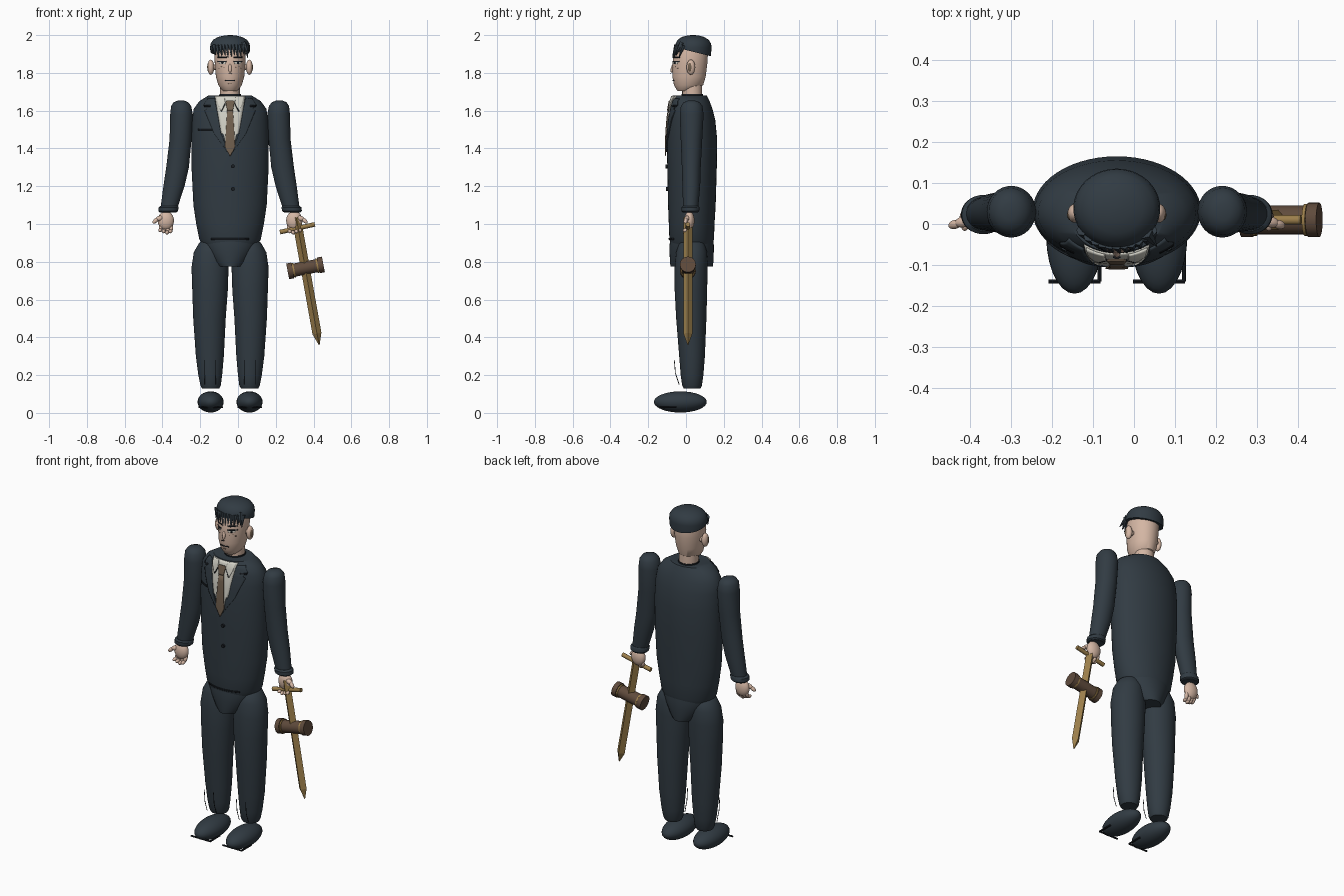
import bpy, bmesh, math
from mathutils import Vector, Matrix

X0 = -0.042  # the body axis sits left of centre because of the held weapon


def material(name, rgb):
    m = bpy.data.materials.new(name)
    m.diffuse_color = (*rgb, 1)
    return m


SUIT = material("dark_suit", (0.031, 0.044, 0.056))
BLACK = material("black_detail", (0.010, 0.013, 0.017))
SKIN = material("skin", (0.66, 0.47, 0.37))
SHIRT = material("shirt_white", (0.66, 0.65, 0.58))
TIE = material("tie_brown", (0.17, 0.12, 0.08))
GOLD = material("golden_wood", (0.33, 0.21, 0.07))
WOOD = material("dark_wood", (0.115, 0.07, 0.045))


def finish(name, bm, mat):
    bmesh.ops.recalc_face_normals(bm, faces=bm.faces)
    me = bpy.data.meshes.new(name)
    bm.to_mesh(me)
    bm.free()
    me.materials.append(mat)
    ob = bpy.data.objects.new(name, me)
    ob.location.x = X0
    bpy.context.collection.objects.link(ob)
    return ob


def loft(name, rings, mat, side=1, n=40, tilt=0):
    """Stack of ellipses (z, cx, rx, cy, ry); tilt slants the first ring."""
    bm = bmesh.new()
    loops = []
    for i, (z, cx, rx, cy, ry) in enumerate(rings):
        loop = []
        for k in range(n):
            a = math.tau * k / n
            y = cy + ry * math.sin(a)
            dz = -tilt * (y - cy) if i == 0 else 0
            loop.append(bm.verts.new((side * cx + rx * math.cos(a), y, z + dz)))
        loops.append(loop)
    for a, b in zip(loops, loops[1:]):
        for k in range(n):
            bm.faces.new((a[k], a[(k + 1) % n], b[(k + 1) % n], b[k]))
    bm.faces.new(loops[0])
    bm.faces.new(loops[-1])
    return finish(name, bm, mat)


def ball(name, c, r, mat):
    bm = bmesh.new()
    bmesh.ops.create_uvsphere(bm, u_segments=28, v_segments=16, radius=1,
                              matrix=Matrix.Translation(c) @ Matrix.Diagonal((*r, 1)))
    return finish(name, bm, mat)


def aligned(a, b):
    a, b = Vector(a), Vector(b)
    q = (b - a).to_track_quat('Z', 'Y').to_matrix().to_4x4()
    return Matrix.Translation((a + b) / 2) @ q, (b - a).length


def rod(name, a, b, r1, mat, r2=None, n=16):
    m, d = aligned(a, b)
    bm = bmesh.new()
    bmesh.ops.create_cone(bm, cap_ends=True, segments=n, radius1=r1,
                          radius2=r1 if r2 is None else r2, depth=d, matrix=m)
    return finish(name, bm, mat)


def limb(name, a, b, r, mat):
    m, d = aligned(a, b)
    bm = bmesh.new()
    bmesh.ops.create_uvsphere(bm, u_segments=14, v_segments=10, radius=1,
                              matrix=m @ Matrix.Diagonal((r, r, d / 2 + r * 0.5, 1)))
    return finish(name, bm, mat)


def front_y(rings, x, z):
    """Front surface of a loft at x, z."""
    rs = sorted(rings)
    z = min(max(z, rs[0][0]), rs[-1][0] - 1e-5)
    for p, q in zip(rs, rs[1:]):
        if p[0] <= z <= q[0]:
            t = (z - p[0]) / (q[0] - p[0])
            rx, cy, ry = (p[i] + (q[i] - p[i]) * t for i in (2, 3, 4))
            return cy - ry * math.sqrt(max(0, 1 - (x / rx) ** 2))


def patch(name, rows, rings, mat, off=0.004, side=1, nx=8, nz=5):
    """Thin plate laid on the front of a loft; rows are (z, left, right)."""
    fine = [rows[0]]
    for p, q in zip(rows, rows[1:]):
        fine += [tuple(a + (b - a) * k / nz for a, b in zip(p, q)) for k in range(1, nz + 1)]
    bm = bmesh.new()
    grid = []
    for z, l, r in fine:
        xs = [l + (r - l) * k / nx for k in range(nx + 1)]
        grid.append([bm.verts.new((side * x, front_y(rings, x, z) - off, z)) for x in xs])
    for a, b in zip(grid, grid[1:]):
        for k in range(nx):
            f = bm.faces.new((a[k], a[k + 1], b[k + 1], b[k]))
    bm.normal_update()
    ob = finish(name, bm, mat)
    if sum(p.normal.y for p in ob.data.polygons) > 0:
        ob.data.flip_normals()
    mod = ob.modifiers.new("thickness", 'SOLIDIFY')
    mod.thickness = 0.005
    mod.offset = -1


# Jacket, hips and neck
torso = [(0.895, 0, .150, .030, .112), (0.92, 0, .163, .030, .118), (1.0, 0, .179, .030, .121),
         (1.1, 0, .194, .031, .126), (1.3, 0, .204, .032, .131), (1.45, 0, .205, .032, .133),
         (1.55, 0, .201, .030, .125), (1.61, 0, .192, .027, .113), (1.65, 0, .163, .023, .102),
         (1.68, 0, .115, .020, .090)]
loft("jacket", torso, SUIT, n=56)
hips = [(0.775, 0, .072, .030, .112), (0.80, 0, .098, .030, .115), (0.85, 0, .128, .030, .117),
        (0.89, 0, .144, .030, .117), (0.93, 0, .150, .030, .112)]
loft("hips", hips, SUIT)
patch("belt_line", [(0.925, -.10, .10), (0.916, -.10, .10)], torso, BLACK)
loft("neck", [(1.66, 0, .053, .033, .053), (1.75, 0, .053, .033, .053)], SKIN)
loft("neck_band", [(1.675, 0, .058, .033, .058), (1.687, 0, .057, .033, .057)], BLACK)

# Shirt front, tie, lapels, pocket and buttons
patch("shirt_front", [(1.677, -.080, .080), (1.60, -.068, .068), (1.48, -.047, .047),
                      (1.475, -.034, .034), (1.42, -.022, .022)], torso, SHIRT, .004)
patch("tie_knot", [(1.655, -.018, .018), (1.645, -.024, .024), (1.60, -.015, .015)], torso, TIE, .013)
patch("tie_blade", [(1.605, -.015, .015), (1.41, -.027, .027), (1.36, -.002, .002)], torso, TIE, .010)
for s in (-1, 1):
    patch("shirt_collar", [(1.677, .030, .075), (1.635, .026, .066), (1.60, .045, .050)],
          torso, SHIRT, .010, s)
    patch("collar_edge", [(1.637, .024, .028), (1.597, .044, .049)], torso, BLACK, .0105, s, 2)
    patch("lapel", [(1.665, .082, .118), (1.63, .076, .140), (1.61, .071, .120),
                    (1.60, .069, .135), (1.48, .049, .085), (1.38, .008, .014)], torso, SUIT, .006, s)
    patch("lapel_notch", [(1.629, .105, .140), (1.621, .105, .138)], torso, BLACK, .008, s, 3)
patch("breast_pocket", [(1.505, -.170, -.086), (1.496, -.170, -.086)], torso, BLACK, .005)
for z in (1.305, 1.185):
    y = front_y(torso, .015, z)
    rod("jacket_button", (.015, y - .010, z), (.015, y + .01, z), .010, BLACK)

# Head, nose and ears
head = [(1.703, 0, .034, -.008, .036), (1.715, 0, .048, .003, .055), (1.735, 0, .062, .014, .077),
        (1.78, 0, .075, .016, .088), (1.85, 0, .081, .021, .092), (1.92, 0, .083, .026, .091),
        (1.96, 0, .070, .030, .070), (1.985, 0, .040, .032, .040)]
loft("head", head, SKIN)
limb("nose", (0, -.066, 1.845), (0, -.076, 1.805), .009, SKIN)
patch("mouth", [(1.762, -.026, .026), (1.757, -.026, .026)], head, BLACK, .0025)
patch("lower_lip", [(1.744, -.010, .010), (1.741, -.010, .010)], head, TIE, .0025)
patch("nostrils", [(1.798, -.009, .009), (1.795, -.009, .009)], head, BLACK, .012)
for s in (-1, 1):
    ball("ear", (s * .102, .026, 1.83), (.018, .023, .040), SKIN)
    ball("ear_hollow", (s * .112, .022, 1.83), (.009, .013, .026), TIE)
    limb("ear_root", (s * .075, .03, 1.83), (s * .10, .028, 1.83), .016, SKIN)
    patch("eye_white", [(1.858, .022, .060), (1.847, .026, .056)], head, SHIRT, .002, s)
    patch("iris", [(1.858, .036, .047), (1.846, .037, .046)], head, BLACK, .003, s, 3)
    patch("lash", [(1.863, .020, .066), (1.857, .020, .066)], head, BLACK, .003, s)
    patch("brow", [(1.886, .018, .066), (1.880, .018, .066)], head, BLACK, .003, s)
    for x, z in ((.030, 1.832), (.045, 1.835), (.056, 1.827)):
        patch("freckle", [(z, x, x + .005), (z - .004, x, x + .005)], head, TIE, .002, s, 2, 1)

# Hair cap, fringe spikes and side lock
loft("hair_cap", [(1.912, 0, .104, .036, .096), (1.935, 0, .106, .038, .097),
                  (1.955, 0, .103, .039, .094), (1.975, 0, .090, .038, .082),
                  (1.99, 0, .064, .037, .060), (1.998, 0, .030, .037, .030),
                  (2.0, 0, .006, .037, .006)], SUIT, tilt=.25)
for i in range(11):
    x = -.085 + .017 * i
    y = .036 - .098 * math.sqrt(1 - (x / .112) ** 2)
    drop = (.045, .06, .052)[i % 3]
    rod("fringe_spike", (x, y + .012, 1.945), (x + .008, y - .010, 1.938 - drop), .014, SUIT, .001, 6)
rod("side_lock", (.070, -.020, 1.955), (.098, -.055, 1.90), .018, SUIT, .001, 6)

# Arms, hands, legs and shoes
arm = [(1.06, .328, .043, .024, .038), (1.10, .320, .046, .025, .041), (1.2, .297, .056, .028, .047),
       (1.3, .278, .060, .028, .050), (1.45, .262, .058, .029, .057), (1.58, .257, .060, .030, .063),
       (1.625, .259, .053, .030, .057), (1.645, .260, .038, .030, .042), (1.653, .260, .018, .030, .02)]
cuff = [(1.062, .329, .044, .023, .040), (1.068, .328, .052, .023, .047),
        (1.088, .325, .053, .023, .048), (1.096, .322, .046, .024, .042)]
leg = [(0.13, .103, .046, .032, .045), (0.145, .103, .054, .032, .052), (0.2, .105, .063, .032, .060),
       (0.3, .107, .074, .032, .068), (0.5, .109, .086, .028, .080), (0.65, .106, .094, .026, .086),
       (0.77, .106, .098, .027, .087), (0.85, .104, .088, .030, .082), (0.9, .102, .062, .030, .066),
       (0.92, .100, .035, .030, .040)]
for s in (-1, 1):
    loft("arm", arm, SUIT, s, 32)
    loft("cuff", cuff, SUIT, s, 32)
    ball("palm", (s * .340, .018, 1.018), (.043, .027, .050), SKIN)
    limb("thumb_base", (s * .355, .010, 1.035), (s * .388, .002, 1.025), .014, SKIN)
    limb("thumb_tip", (s * .384, .002, 1.027), (s * .405, -.004, 1.008), .011, SKIN)
    for i in range(4):  # fingers curl forward from the knuckles
        x = .310 + .018 * i
        z = .965 + .006 * abs(i - 1)
        limb("finger_base", (s * x, .022, z + .025), (s * (x + .004), .010, z - .008), .011, SKIN)
        limb("finger_tip", (s * (x + .004), .010, z - .008), (s * (x + .007), -.012, z - .012), .010, SKIN)
    loft("trouser_leg", leg, SUIT, s)
    for dx in (-.03, .03):
        x = s * .105 + dx
        rod("trouser_crease", (x, -.062, .28), (x, -.056, .21), .0018, BLACK, n=6)
        rod("trouser_crease", (x, -.056, .21), (x, -.036, .15), .0018, BLACK, n=6)
    ball("shoe", (s * .103, -.030, .058), (.069, .140, .056), SUIT)
    rod("sole_bar", (s * .103 - .063, -.140, .030), (s * .103 + .063, -.140, .030), .005, BLACK, n=8)
    rod("sole_side", (s * .103 + .061, -.140, .030), (s * .103 + .061, -.05, .030), .005, BLACK, n=8)

# Wooden sword with a mallet head across its blade
def point(x, z, y=.010):
    return (x - X0, y, z)


rod("sword_blade", point(.308, 1.035), point(.418, .42), .024, GOLD, n=4)
rod("sword_tip", point(.418, .42), point(.430, .36), .024, GOLD, .002, n=4)
rod("sword_guard", point(.222, .957), point(.407, .998), .012, GOLD, n=10)
ends = Vector(point(.263, .749)), Vector(point(.452, .786))
rod("mallet_head", *ends, .035, WOOD, n=28)
for name, t0, t1, r, mat in (("mallet_rim", 0, .14, .042, WOOD), ("mallet_rim", .86, 1, .042, WOOD),
                             ("mallet_band", .15, .19, .039, GOLD), ("mallet_band", .81, .85, .039, GOLD)):
    rod(name, ends[0].lerp(ends[1], t0), ends[0].lerp(ends[1], t1), r, mat, n=28)

# Smooth shading with crisp edges
bpy.ops.object.select_all(action='SELECT')
bpy.context.view_layer.objects.active = bpy.context.scene.objects[0]
bpy.ops.object.shade_smooth_by_angle(angle=math.radians(40))
